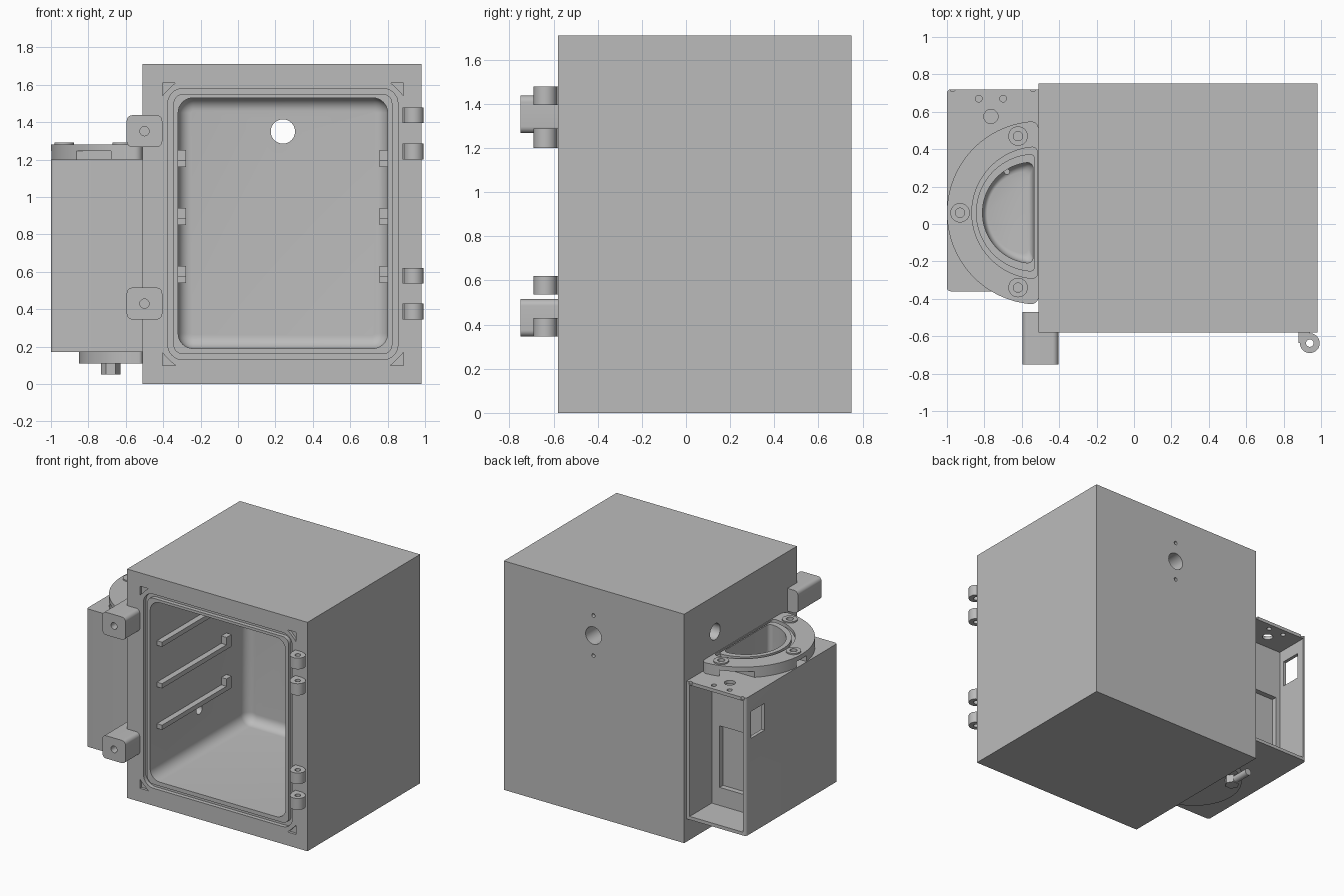
import bpy, bmesh
from math import pi, sin, cos, atan2, sqrt

cube = bpy.data.objects.get("Cube")
if cube:
    bpy.data.objects.remove(cube, do_unlink=True)

grey = bpy.data.materials.new("plain grey")
grey.use_nodes = True
grey.diffuse_color = (0.5, 0.5, 0.5, 1)
grey.node_tree.nodes["Principled BSDF"].inputs["Base Color"].default_value = (0.5, 0.5, 0.5, 1)


# --- outlines (2D point lists) ---
def rrect(x0, x1, y0, y1, r, n=8):
    pts = []
    corners = [(x1 - r, y1 - r), (x0 + r, y1 - r), (x0 + r, y0 + r), (x1 - r, y0 + r)]
    for k, (cx, cy) in enumerate(corners):
        for i in range(n + 1):
            a = (k + i / n) * pi / 2
            pts.append((cx + r * cos(a), cy + r * sin(a)))
    return pts


def circle(cx, cy, r, n=32):
    return [(cx + r * cos(2 * pi * i / n), cy + r * sin(2 * pi * i / n)) for i in range(n)]


def half_round(flat, radius, r, cy=0.06, n=8, m=48):
    """D shape bulging to -x, with rounded corners at its flat side."""
    off = sqrt((radius - r) ** 2 - r * r)
    t = atan2(off, -r)
    up = [(flat - r + r * cos(t * i / n), off + r * sin(t * i / n)) for i in range(n)]
    arc = [t + (2 * pi - 2 * t) * i / m for i in range(m + 1)]
    pts = up + [(flat + radius * cos(a), radius * sin(a)) for a in arc]
    pts += [(x, -y) for x, y in reversed(up)]
    return [(x, y + cy) for x, y in pts]


# --- solids ---
def loft(name, axis, sections, closed=False):
    """Skin (outline, position) sections along an axis."""
    place = {"x": lambda p, t: (t, p[0], p[1]),
             "y": lambda p, t: (p[0], t, p[1]),
             "z": lambda p, t: (p[0], p[1], t)}[axis]
    bm = bmesh.new()
    loops = [[bm.verts.new(place(p, t)) for p in pts] for pts, t in sections]
    pairs = list(zip(loops, loops[1:]))
    if closed:
        pairs.append((loops[-1], loops[0]))
    else:
        bm.faces.new(loops[0])
        bm.faces.new(loops[-1])
    for a, b in pairs:
        for i in range(len(a)):
            j = (i + 1) % len(a)
            bm.faces.new((a[i], a[j], b[j], b[i]))
    bmesh.ops.recalc_face_normals(bm, faces=bm.faces)
    mesh = bpy.data.meshes.new(name)
    bm.to_mesh(mesh)
    bm.free()
    mesh.materials.append(grey)
    ob = bpy.data.objects.new(name, mesh)
    bpy.context.collection.objects.link(ob)
    return ob


def prism(name, axis, pts, lo, hi):
    return loft(name, axis, [(pts, lo), (pts, hi)])


def box(name, x0, x1, y0, y1, z0, z1):
    return prism(name, "z", [(x0, y0), (x1, y0), (x1, y1), (x0, y1)], z0, z1)


def ring(name, axis, outer, inner, lo, hi):
    return loft(name, axis, [(outer, lo), (outer, hi), (inner, hi), (inner, lo)], True)


def combine(ob, others, operation="DIFFERENCE"):
    bpy.context.view_layer.objects.active = ob
    for other in others:
        other.hide_render = True
        mod = ob.modifiers.new("combine", "BOOLEAN")
        mod.operation, mod.solver, mod.object = operation, "EXACT", other
        bpy.ops.object.modifier_apply(modifier=mod.name)
        bpy.data.objects.remove(other, do_unlink=True)
    return ob


# --- insulated cabinet ---
cabinet = box("cabinet", -0.51, 0.98, -0.58, 0.75, 0, 1.71)
fil = 0.07
sections = [(rrect(-0.32, 0.80, 0.19, 1.53, 0.08), -0.7)]
for i in range(9):
    a = i / 8 * pi / 2
    d = fil * (1 - cos(a))
    sections.append((rrect(-0.32 + d, 0.80 - d, 0.19 + d, 1.53 - d, 0.08 - d),
                     0.56 - fil + fil * sin(a)))
cuts = [loft("chamber_cut", "y", sections),
        ring("seal_cut", "y", rrect(-0.375, 0.855, 0.13, 1.58, 0.08),
             rrect(-0.345, 0.825, 0.16, 1.55, 0.05), -0.7, -0.55),
        prism("rear_port", "y", circle(0.24, 1.35, 0.065), 0.4, 0.9),
        prism("side_port", "x", circle(0.385, 1.44, 0.06), -0.7, -0.2),
        prism("lower_port", "x", circle(0.0, 0.49, 0.035), -0.505, -0.2)]
for z in (1.2, 1.5):
    cuts.append(prism("screw_hole", "y", circle(0.24, z, 0.014, 16), 0.68, 0.9))
# triangular corner pockets
for cx, sx in ((-0.405, 1), (0.885, -1)):
    for cz, sz in ((0.10, 1), (1.61, -1)):
        tri = [(cx, cz), (cx + 0.07 * sx, cz), (cx + 0.055 * sx, cz + 0.012 * sz),
               (cx + 0.012 * sx, cz + 0.055 * sz), (cx, cz + 0.07 * sz)]
        cuts.append(prism("pocket", "y", tri, -0.7, -0.56))
combine(cabinet, cuts)

# --- shelf rails with end stops ---
for z in (0.54, 0.85, 1.16):
    profile = [(-0.5, z), (0.32, z), (0.32, z + 0.09), (0.26, z + 0.09),
               (0.26, z + 0.035), (-0.5, z + 0.035)]
    prism("shelf_rail_right", "x", profile, -0.33, -0.277)
    prism("shelf_rail_left", "x", profile, 0.757, 0.81)

# --- hinge knuckles ---
for z0, z1 in ((0.345, 0.43), (0.537, 0.62), (1.2, 1.287), (1.395, 1.478)):
    arc = [(0.94 + 0.053 * cos(a), -0.637 + 0.053 * sin(a))
           for a in [-pi + pi * 1.5 * i / 24 for i in range(25)]]
    knuckle = prism("hinge_knuckle", "z", arc + [(0.94, -0.575), (0.88, -0.575), (0.88, -0.637)], z0, z1)
    combine(knuckle, [prism("pin_hole", "z", circle(0.94, -0.637, 0.02, 20), z0 - 0.1, z1 + 0.1)])

# --- latch blocks wrapping the front corner ---
for z0, z1 in ((0.345, 0.515), (1.267, 1.437)):
    latch = prism("latch_block", "y", rrect(-0.595, -0.405, z0, z1, 0.03), -0.75, -0.47)
    combine(latch, [box("corner_cut", -0.51, -0.3, -0.58, -0.4, z0 - 0.1, z1 + 0.1),
                    prism("bolt_hole", "y", circle(-0.5, (z0 + z1) / 2, 0.025, 20), -0.8, -0.62)])


# --- water tank cut, shared by housing and lid flange ---
def tank_cut():
    parts = []
    for i in range(7):
        a = i / 6 * pi / 2
        d = 0.05 * (1 - sin(a))
        parts.append((half_round(-0.54 - d * 0.5, 0.27 - d, 0.03), 0.15 + 0.05 * (1 - cos(a))))
    return loft("tank_cut", "z", parts + [(half_round(-0.54, 0.27, 0.03), 1.4)])


# --- side housing with tank and open-backed electronics bay ---
outline = rrect(-1.0, -0.4, -0.36, 0.72, 0.02, 4)
housing = prism("side_housing", "z", [(min(x, -0.51), y) for x, y in outline if x < -0.6]
                + [(-0.51, -0.36), (-0.51, 0.72)], 0.17, 1.2)
combine(housing, [prism("tank_base", "z", half_round(-0.51, 0.34, 0.02), 0.11, 0.3)], "UNION")
cuts = [tank_cut(),
        box("bay_cut", -0.975, -0.535, 0.46, 0.9, 0.195, 1.175),
        box("panel_recess", -0.94, -0.6, 0.42, 0.5, 0.33, 0.79),
        box("window_cut", -1.1, -0.9, 0.50, 0.66, 0.88, 1.08),
        prism("drain_cut", "z", circle(-0.68, 0.28, 0.014, 16), 0.08, 0.3)]
for x, y, r in ((-0.83, 0.67, 0.018), (-0.70, 0.67, 0.018), (-0.765, 0.575, 0.038)):
    cuts.append(prism("cable_hole", "z", circle(x, y, r, 24), 1.1, 1.3))
for x in (-0.97, -0.54):
    cuts.append(prism("lid_screw_notch", "z", circle(x, 0.72, 0.013, 12), 1.18, 1.3))
combine(housing, cuts)

# --- tank lid flange with seal groove, screw bosses and nut slots ---
flange = prism("tank_flange", "z", half_round(-0.51, 0.49, 0.04, m=72), 1.2, 1.28)
bosses = ((-0.93, 0.06), (-0.62, 0.47), (-0.62, -0.34))
combine(flange, [prism("boss", "z", circle(x, y, 0.052), 1.25, 1.29) for x, y in bosses], "UNION")
cuts = [tank_cut(), ring("groove", "z", half_round(-0.515, 0.352, 0.03),
                         half_round(-0.53, 0.315, 0.025), 1.255, 1.4)]
for x, y in bosses:
    cuts.append(prism("boss_hole", "z", circle(x, y, 0.025, 20), 1.22, 1.4))
    cuts.append(box("nut_slot", -1.1, x + 0.05, y - 0.06, y + 0.06, 1.19, 1.245))
combine(flange, cuts)

# --- drain elbow under the tank ---
prism("drain_nut", "z", circle(-0.68, 0.28, 0.052, 6), 0.05, 0.12)
prism("drain_spout", "y", circle(-0.68, 0.08, 0.027, 20), 0.28, 0.46)

# --- shading ---
for ob in bpy.context.scene.objects:
    ob.select_set(ob.type == "MESH")
bpy.context.view_layer.objects.active = cabinet
bpy.ops.object.shade_smooth_by_angle(angle=pi / 6)
